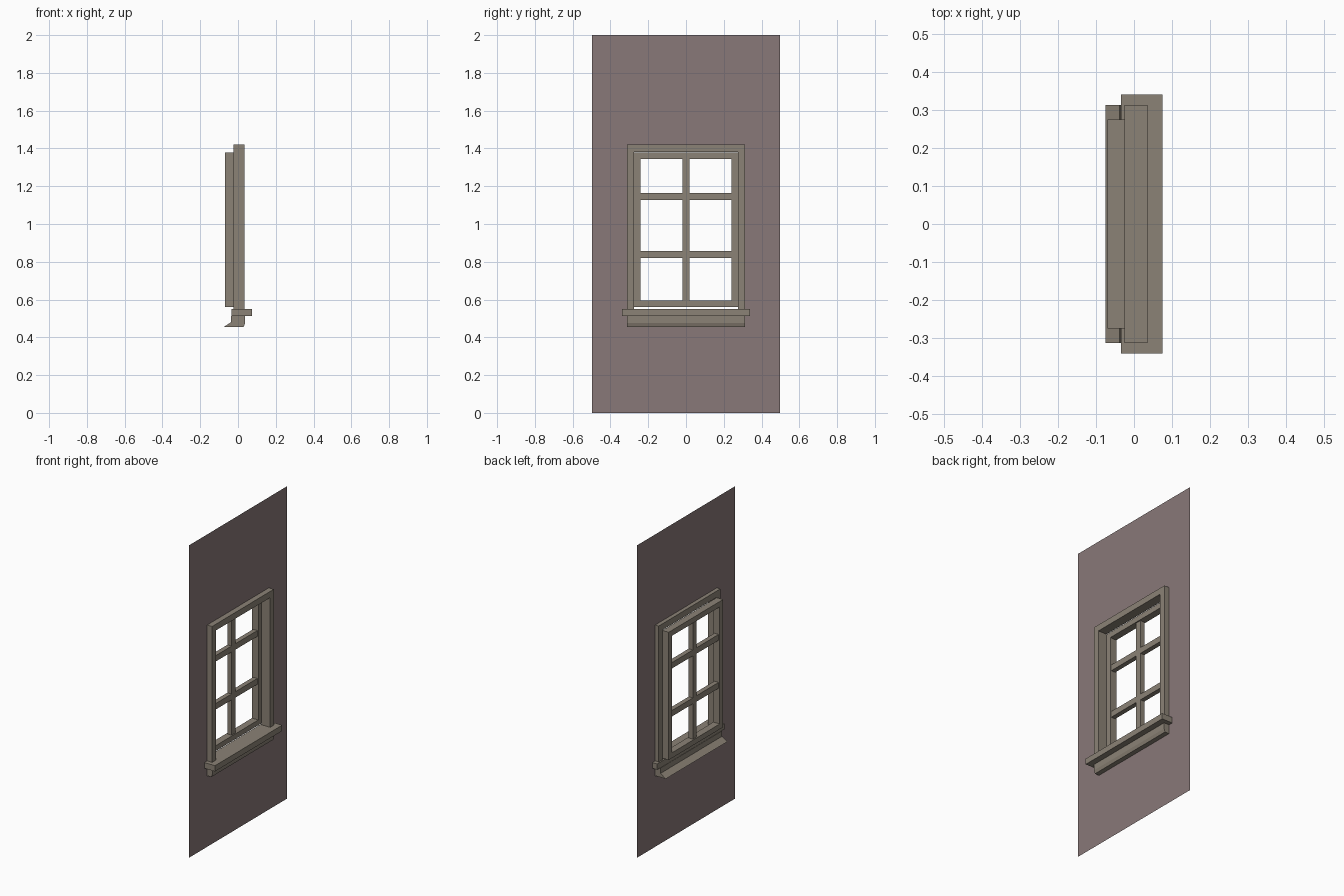
import bpy, bmesh

if "Cube" in bpy.data.objects:
    bpy.data.objects.remove(bpy.data.objects["Cube"])


def material(name, color):
    m = bpy.data.materials.new(name)
    m.diffuse_color = (*color, 1)
    m.use_nodes = True
    m.node_tree.nodes["Principled BSDF"].inputs["Base Color"].default_value = m.diffuse_color
    return m


WALL = material("wall_paint", (0.25, 0.19, 0.19))
WOOD = material("window_wood", (0.26, 0.225, 0.18))


def finish(name, bm, mat):
    bmesh.ops.recalc_face_normals(bm, faces=bm.faces)
    me = bpy.data.meshes.new(name)
    bm.to_mesh(me)
    bm.free()
    me.materials.append(mat)
    ob = bpy.data.objects.new(name, me)
    bpy.context.collection.objects.link(ob)
    return ob


def prism(name, points, offset):
    """Extrude a closed 3D polygon along an offset."""
    bm = bmesh.new()
    face = bm.faces.new([bm.verts.new(p) for p in points])
    top = bmesh.ops.extrude_face_region(bm, geom=[face], use_keep_orig=True)
    bmesh.ops.translate(bm, vec=offset,
                        verts=[g for g in top["geom"] if isinstance(g, bmesh.types.BMVert)])
    return finish(name, bm, WOOD)


def box(name, x0, x1, y0, y1, z0, z1):
    pts = [(x0, y0, z0), (x0, y1, z0), (x0, y1, z1), (x0, y0, z1)]
    return prism(name, pts, (x1 - x0, 0, 0))


def ring(name, outer, inner, x0, x1, mat):
    """Rectangular ring in the yz plane; each rect is (half width, z0, z1)."""
    bm = bmesh.new()
    loops = []
    for w, z0, z1 in (outer, inner):
        loops.append([bm.verts.new((x0, y, z))
                      for y, z in ((-w, z0), (w, z0), (w, z1), (-w, z1))])
    a, b = loops
    faces = [bm.faces.new((a[i], a[(i + 1) % 4], b[(i + 1) % 4], b[i])) for i in range(4)]
    if x1 != x0:
        top = bmesh.ops.extrude_face_region(bm, geom=faces, use_keep_orig=True)
        bmesh.ops.translate(bm, vec=(x1 - x0, 0, 0),
                            verts=[g for g in top["geom"] if isinstance(g, bmesh.types.BMVert)])
    return finish(name, bm, mat)


# Thin wall sheet with the window opening
ring("wall", (0.497, 0, 2), (0.275, 0.548, 1.38), 0, 0, WALL)

# Outer casing: two jambs and a head, open at the sill
W, w, TOP, top, BOT = 0.312, 0.275, 1.42, 1.38, 0.55
casing = [(-W, BOT), (-w, BOT), (-w, top), (w, top), (w, BOT), (W, BOT), (W, TOP), (-W, TOP)]
prism("casing", [(-0.025, y, z) for y, z in casing], (0.06, 0, 0))

# Inner sash set behind the casing
ring("sash", (0.275, 0.56, 1.378), (0.241, 0.594, 1.343), -0.07, -0.025, WOOD)

# Glazing bars
box("vertical_bar", -0.062, -0.032, -0.019, 0.019, 0.59, 1.347)
for i, z in enumerate((0.839, 1.146)):
    for side, y0, y1 in (("left", -0.242, -0.019), ("right", 0.019, 0.242)):
        box(f"cross_bar_{side}_{i}", -0.062, -0.032, y0, y1, z - 0.019, z + 0.019)

# Sill board
box("sill", -0.034, 0.075, -0.34, 0.34, 0.513, 0.55)

# Apron under the sill, with a flared drip edge at the back
apron = [(-0.036, 0.513), (-0.038, 0.48), (-0.075, 0.455),
         (0.03, 0.455), (0.037, 0.475), (0.037, 0.513)]
prism("apron", [(x, -0.312, z) for x, z in apron], (0, 0.624, 0))
